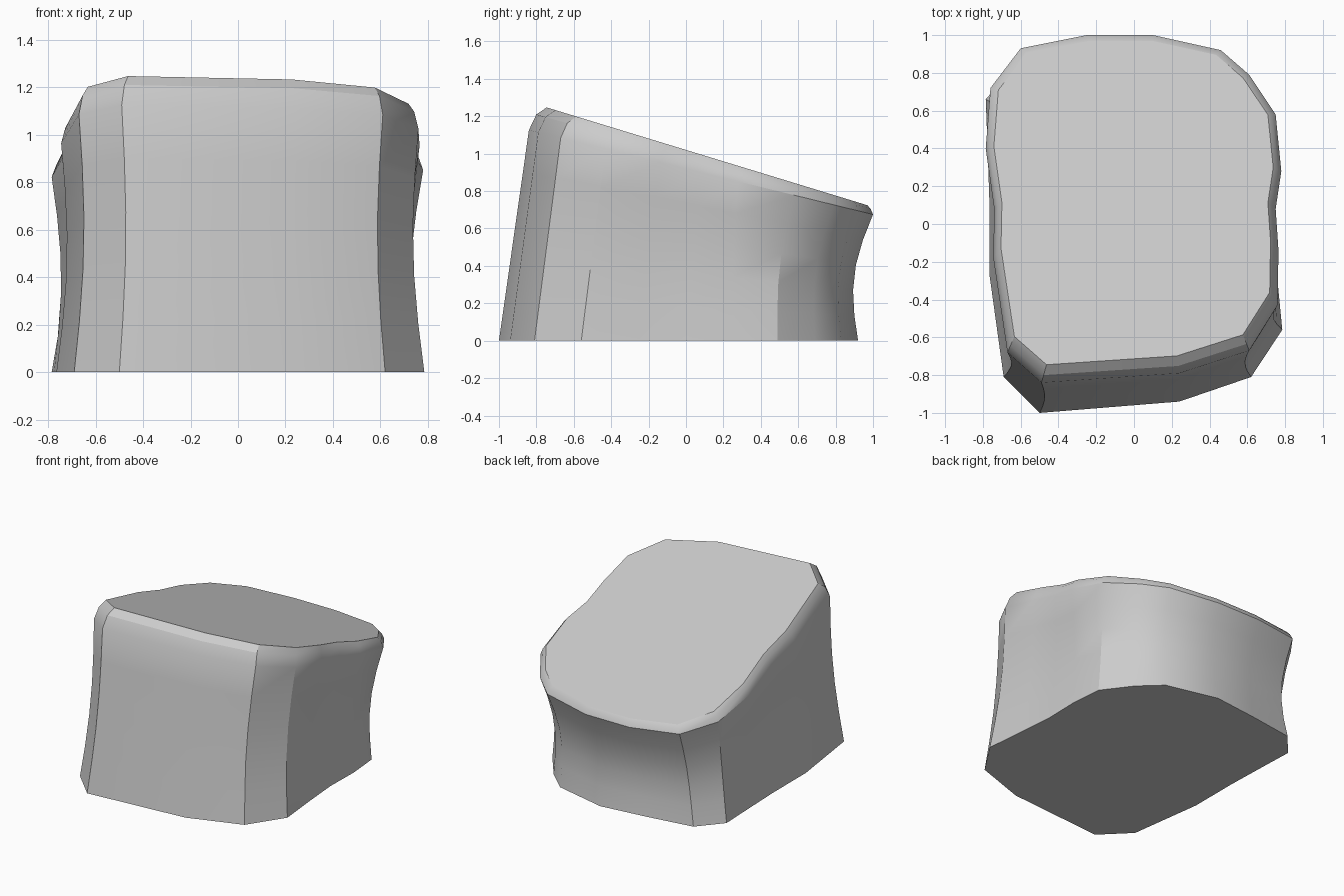
import bpy, bmesh, math

if "Cube" in bpy.data.objects:
    bpy.data.objects.remove(bpy.data.objects["Cube"])

# Outline at the floor and outline just under the rounded top rim (same point order)
BASE = [(-.50, -1.0), (.24, -.94), (.62, -.81), (.785, -.56), (.755, -.25), (.735, 0),
        (.74, .26), (.72, .49), (.57, .69), (.42, .83), (.04, .92), (-.30, .88),
        (-.64, .83), (-.785, .66), (-.775, .40), (-.765, .10), (-.765, -.27), (-.69, -.81)]
RIM = [(-.49, -.84), (.24, -.79), (.61, -.67), (.76, -.43), (.765, -.14), (.75, .08),
       (.78, .28), (.75, .58), (.61, .79), (.46, .92), (.10, 1.0), (-.25, 1.0),
       (-.60, .93), (-.76, .72), (-.785, .40), (-.74, .08), (-.745, -.18), (-.67, -.68)]


def slope(y):
    return 1.02 - .305 * y


def wall_ring(t):
    # Wall with a slight waist, stronger toward the back
    w = math.sin(math.pi * t)
    ring = []
    for (bx, by), (rx, ry) in zip(BASE, RIM):
        x = (bx + (rx - bx) * t) * (1 - .045 * w)
        y = by + (ry - by) * t
        y -= .065 * w * max(y, 0)
        ring.append((x, y, t * (slope(ry) - .10 + .06 * ry)))
    return ring


def rim_ring(k, drop):
    # Rim bevel pulling in toward the flat sloped top
    ring = []
    for x, y in RIM:
        cx, cy = x * .945, y * .932 + .038
        nx, ny = x + (cx - x) * k, y + (cy - y) * k
        ring.append((nx, ny, slope(ny) - drop * (1 - .6 * y)))
    return ring


# Block body: loft the rings, then close floor and sloped top
rings = [wall_ring(t) for t in (0, .2, .4, .6, .8, 1)]
rings += [rim_ring(.42, .036), rim_ring(1, 0)]
bm = bmesh.new()
loops = [[bm.verts.new(p) for p in ring] for ring in rings]
n = len(BASE)
for lo, hi in zip(loops, loops[1:]):
    for i in range(n):
        j = (i + 1) % n
        bm.faces.new((lo[i], lo[j], hi[j], hi[i]))
bm.faces.new(loops[0][::-1])
bm.faces.new(loops[-1])
bmesh.ops.recalc_face_normals(bm, faces=bm.faces)
mesh = bpy.data.meshes.new("sloped_block")
bm.to_mesh(mesh)
bm.free()
block = bpy.data.objects.new("sloped_block", mesh)
bpy.context.collection.objects.link(block)
bpy.context.view_layer.objects.active = block
block.select_set(True)
bpy.ops.object.shade_smooth_by_angle(angle=math.radians(30))
